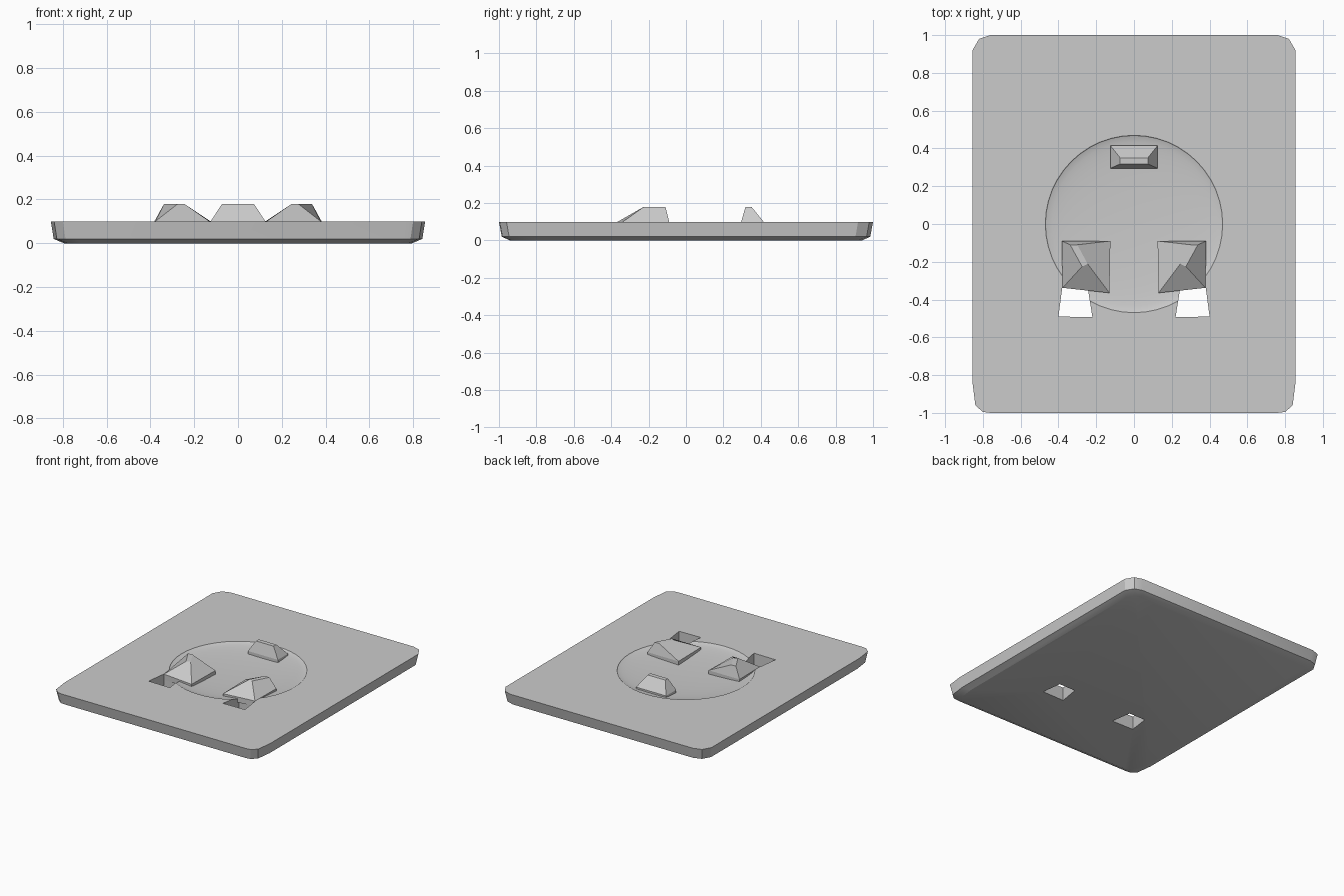
import bpy, bmesh, math

cube = bpy.data.objects.get("Cube")
if cube:
    bpy.data.objects.remove(cube, do_unlink=True)

grey = bpy.data.materials.new("plain_grey")
grey.use_nodes = True
GREY = (0.6, 0.6, 0.6, 1)
grey.diffuse_color = GREY
grey.node_tree.nodes["Principled BSDF"].inputs["Base Color"].default_value = GREY


def loft(name, loops):
    """Closed solid through a stack of equal-sized point loops, bottom to top."""
    bm = bmesh.new()
    rings = [[bm.verts.new(p) for p in loop] for loop in loops]
    n = len(rings[0])
    for low, high in zip(rings, rings[1:]):
        for i in range(n):
            j = (i + 1) % n
            bm.faces.new((low[i], low[j], high[j], high[i]))
    bm.faces.new(rings[0][::-1])
    bm.faces.new(rings[-1])
    bmesh.ops.recalc_face_normals(bm, faces=bm.faces)
    mesh = bpy.data.meshes.new(name)
    bm.to_mesh(mesh)
    bm.free()
    obj = bpy.data.objects.new(name, mesh)
    bpy.context.collection.objects.link(obj)
    mesh.materials.append(grey)
    return obj


def at(points, z, side=1):
    return [(x * side, y, z) for x, y in points]


# Plate outline: tighter corners at the back, longer ones at the front
right_half = [(0.76, -1), (0.80, -0.995), (0.84, -0.96), (0.855, -0.84),
              (0.855, 0.92), (0.82, 0.98), (0.76, 1)]
outline = right_half + [(-x, y) for x, y in reversed(right_half)]


def scaled(sx, sy, z):
    return [(x * sx, y * sy, z) for x, y in outline]


plate = loft("base_plate", [scaled(0.93, 0.94, 0), scaled(0.985, 0.985, 0.02),
                            scaled(1, 1, 0.1)])

# Shallow round dish, cut by a flattened sphere
bpy.ops.mesh.primitive_uv_sphere_add(segments=48, ring_count=24, radius=1,
                                     location=(0, 0, 0.1005))
dish = bpy.context.object
dish.name = "dish_cutter"
dish.scale = (0.47, 0.47, 0.03)
dish.data.materials.append(grey)
cutters = [dish]

# Tapered through-holes beside the front pegs
hole = [(0.22, -0.493), (0.40, -0.49), (0.38, -0.338), (0.245, -0.338)]
for side, label in ((1, "left"), (-1, "right")):
    cutters.append(loft(label + "_hole_cutter",
                        [at(hole, -0.1, side), at(hole, 0.3, side)]))

for cutter in cutters:
    cut = plate.modifiers.new(cutter.name, "BOOLEAN")
    cut.operation = "DIFFERENCE"
    cut.solver = "EXACT"
    cut.object = cutter
bpy.context.view_layer.objects.active = plate
for cutter in cutters:
    bpy.ops.object.modifier_apply(modifier=cutter.name)
    bpy.data.objects.remove(cutter, do_unlink=True)

bpy.ops.object.select_all(action="DESELECT")
plate.select_set(True)
bpy.ops.object.shade_smooth_by_angle(angle=math.radians(20))

# Back peg: a wedge leaning forward
base = [(-0.125, 0.295), (0.125, 0.295), (0.125, 0.415), (-0.125, 0.415)]
crown = [(-0.073, 0.318), (0.073, 0.318), (0.073, 0.35), (-0.073, 0.35)]
loft("back_peg", [at(base, 0.06), at(base, 0.1), at(crown, 0.18)])

# Mirrored front pegs with a narrow slanting ridge
base = [(0.13, -0.365), (0.378, -0.338), (0.382, -0.09), (0.125, -0.09)]
crown = [(0.245, -0.212), (0.275, -0.225), (0.338, -0.11), (0.30, -0.11)]
for side, label in ((1, "left"), (-1, "right")):
    loft(label + "_front_peg", [at(base, 0.06, side), at(base, 0.1, side),
                                at(crown, 0.18, side)])
